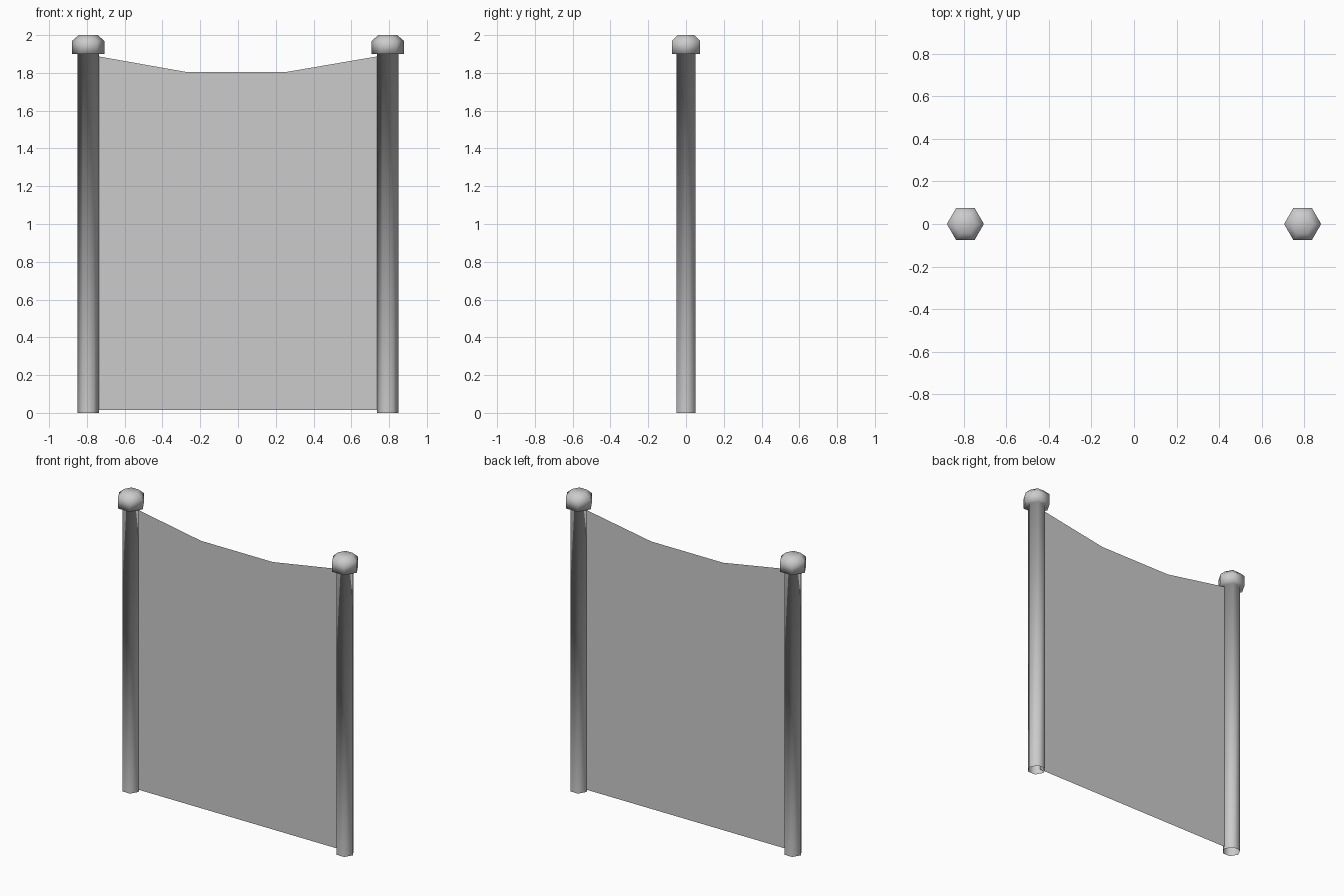
import bpy, bmesh
from math import cos, sin, pi

cube = bpy.data.objects.get("Cube")
if cube:
    bpy.data.objects.remove(cube, do_unlink=True)

# One plain grey for everything
grey = bpy.data.materials.new("light_grey")
grey.use_nodes = True
color = (0.6, 0.6, 0.6, 1)
grey.diffuse_color = color
bsdf = next(n for n in grey.node_tree.nodes if n.type == 'BSDF_PRINCIPLED')
bsdf.inputs["Base Color"].default_value = color

SIDES = 6
POST_X = 0.793


def add_object(name, bm, smooth):
    mesh = bpy.data.meshes.new(name)
    for face in bm.faces:
        face.smooth = smooth
    bm.to_mesh(mesh)
    bm.free()
    mesh.materials.append(grey)
    obj = bpy.data.objects.new(name, mesh)
    bpy.context.collection.objects.link(obj)
    return obj


def add_post(name, x):
    """Six-sided post, open at the foot, flaring into a rounded cap."""
    profile = [(0.057, 0), (0.057, 1.9), (0.087, 1.9), (0.087, 1.968), (0.05, 2.0)]
    bm = bmesh.new()
    rings = [[bm.verts.new((r * cos(2 * pi * i / SIDES), r * sin(2 * pi * i / SIDES), z))
              for i in range(SIDES)] for r, z in profile]
    for low, high in zip(rings, rings[1:]):
        for i in range(SIDES):
            j = (i + 1) % SIDES
            bm.faces.new((low[i], low[j], high[j], high[i]))
    bm.faces.new(rings[-1])
    add_object(name, bm, True).location.x = x


# Posts
add_post("left_post", POST_X)
add_post("right_post", -POST_X)

# Thin panel with a sagging top edge, tucked into both posts
outline = [(-0.765, 0.015), (0.765, 0.015), (0.765, 1.892),
           (0.257, 1.805), (-0.275, 1.805), (-0.765, 1.892)]
bm = bmesh.new()
bm.faces.new([bm.verts.new((x, 0, z)) for x, z in outline])
add_object("hanging_panel", bm, False)
